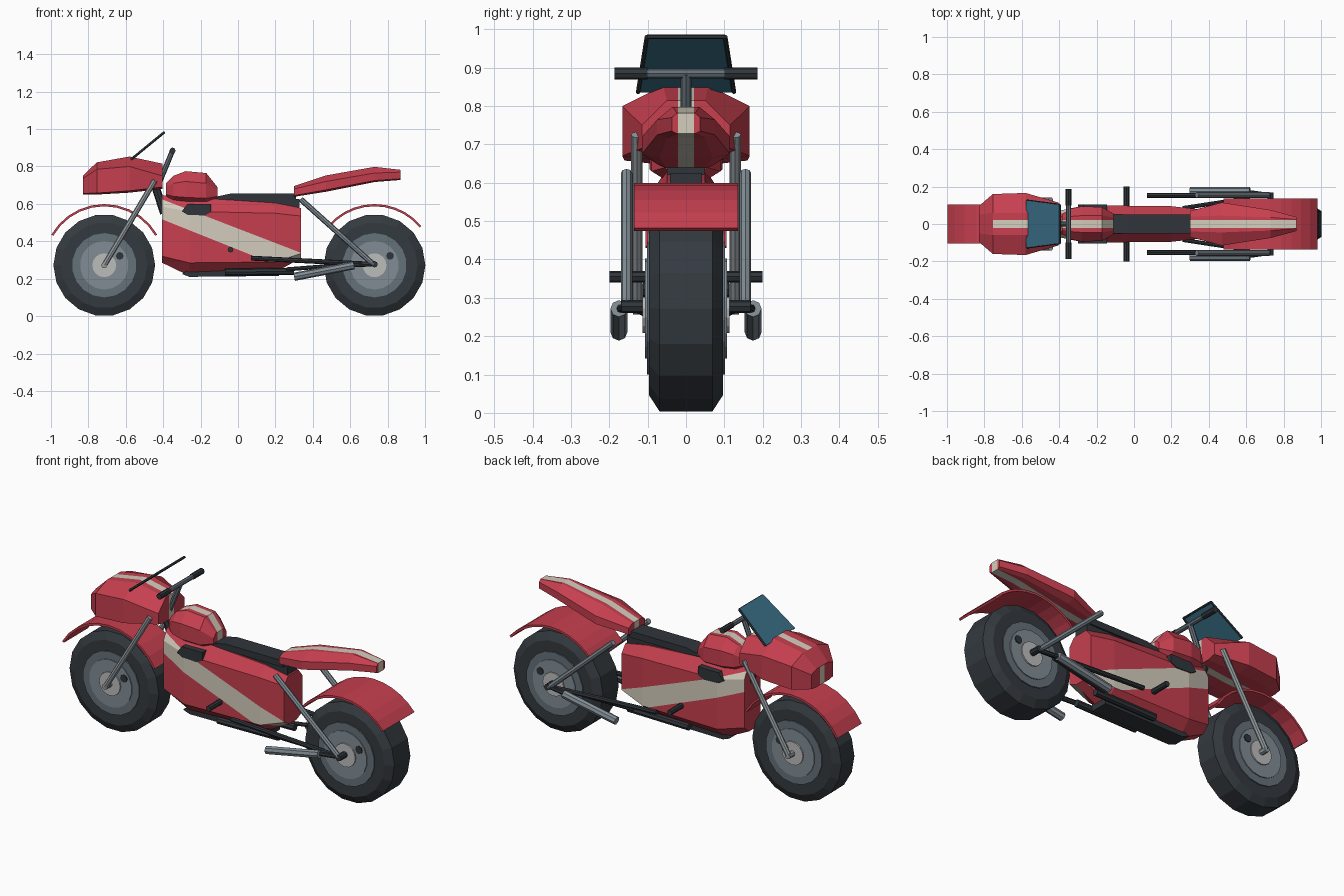
import bpy, bmesh, math
from mathutils import Vector

if "Cube" in bpy.data.objects:
    bpy.data.objects.remove(bpy.data.objects["Cube"])


def material(name, r, g, b):
    m = bpy.data.materials.new(name)
    m.diffuse_color = (r, g, b, 1)
    m.use_nodes = True
    m.node_tree.nodes["Principled BSDF"].inputs["Base Color"].default_value = m.diffuse_color
    return m


RED = material("red paint", 0.57, 0.05, 0.078)
CREAM = material("cream stripe", 0.66, 0.61, 0.51)
TYRE = material("tyre rubber", 0.034, 0.042, 0.05)
BLACK = material("black trim", 0.03, 0.036, 0.043)
RIM = material("rim grey", 0.13, 0.165, 0.195)
STEEL = material("steel grey", 0.22, 0.265, 0.30)
FORK = material("polished fork", 0.30, 0.335, 0.355)
HUB = material("hub light grey", 0.50, 0.51, 0.50)
GLASS = material("blue windscreen", 0.04, 0.155, 0.235)


def finish(bm, name, *mats):
    bmesh.ops.recalc_face_normals(bm, faces=bm.faces)
    me = bpy.data.meshes.new(name)
    bm.to_mesh(me)
    bm.free()
    for m in mats:
        me.materials.append(m)
    ob = bpy.data.objects.new(name, me)
    bpy.context.collection.objects.link(ob)
    return ob


def rod(name, a, b, r, mat, n=8):
    a, b = Vector(a), Vector(b)
    bm = bmesh.new()
    bmesh.ops.create_cone(bm, cap_ends=True, segments=n, radius1=r, radius2=r, depth=(b - a).length)
    bm.transform(Vector((0, 0, 1)).rotation_difference(b - a).to_matrix().to_4x4())
    bmesh.ops.translate(bm, vec=(a + b) / 2, verts=bm.verts)
    return finish(bm, name, mat)


def slab(name, outline, half, mat, y=0):
    """Side outline in x, z extruded across y."""
    bm = bmesh.new()
    f = bm.faces.new([bm.verts.new((x, y - half, z)) for x, z in outline])
    ext = bmesh.ops.extrude_face_region(bm, geom=[f])
    bmesh.ops.translate(bm, vec=(0, 2 * half, 0), verts=[v for v in ext["geom"] if isinstance(v, bmesh.types.BMVert)])
    return finish(bm, name, mat)


def bridge(bm, a, b):
    n = len(a)
    for i in range(n):
        j = (i + 1) % n
        bm.faces.new((a[i], a[j], b[j], b[i]))


def loft(sections):
    """Octagonal shell: x, then z and half width of top, shoulder, sill and bottom."""
    bm = bmesh.new()
    rings = []
    for x, *p in sections:
        half = [(p[i + 1], p[i]) for i in range(0, 8, 2)]
        ring = half + [(-y, z) for y, z in reversed(half)]
        rings.append([bm.verts.new((x, y, z)) for y, z in ring])
    for a, b in zip(rings, rings[1:]):
        bridge(bm, a, b)
    bm.faces.new(rings[0])
    bm.faces.new(rings[-1])
    return bm


def cut(bm, co, no):
    bmesh.ops.bisect_plane(bm, geom=bm.verts[:] + bm.edges[:] + bm.faces[:], plane_co=co, plane_no=no)


def striped(name, sections, w=0.021, plain=(9, 9)):
    """Loft with a cream centre stripe, left red where x lies in the plain range."""
    bm = loft(sections)
    for s in (-1, 1):
        cut(bm, (0, s * w, 0), (0, 1, 0))
    for f in bm.faces:
        c = f.calc_center_median()
        f.material_index = int(abs(c.y) < w * 0.9 and not plain[0] < c.x < plain[1])
    return finish(bm, name, RED, CREAM)


def tyre(name, cx, cz, w, n=18):
    prof = [(-w, 0.165), (-w, 0.23), (-w * 0.72, 0.272), (w * 0.72, 0.272), (w, 0.23), (w, 0.165)]
    bm = bmesh.new()
    rings = [[bm.verts.new((cx + r * math.cos(t), y, cz + r * math.sin(t))) for y, r in prof]
             for t in [2 * math.pi * k / n for k in range(n)]]
    for k in range(n):
        bridge(bm, rings[k], rings[(k + 1) % n])
    return finish(bm, name, TYRE)


# Wheels and mudguards
ZC = 0.272
for tag, cx, tw, width, start in (("front", -0.715, 0.078, 0.105, 30), ("rear", 0.73, 0.096, 0.136, 40)):
    tyre(tag + "_tyre", cx, ZC, tw)
    for part, r, h, mat, n, dx, dz in (("rim", 0.172, 0.006, RIM, 18, 0, 0), ("disc", 0.13, 0.011, STEEL, 18, 0, 0),
                                       ("hub", 0.064, 0.018, HUB, 16, 0, 0), ("bolt", 0.021, 0.016, BLACK, 8, 0.083, 0.05)):
        rod(f"{tag}_{part}", (cx + dx, -tw - h, ZC + dz), (cx + dx, tw + h, ZC + dz), r, mat, n)
    angles = [math.radians(start + (180 - 2 * start) * k / 10) for k in range(11)]
    bm = bmesh.new()
    rows = [[bm.verts.new((cx + r * math.cos(t), y, ZC + r * math.sin(t)))
             for r, y in ((0.315, -width), (0.327, -width), (0.327, width), (0.315, width))] for t in angles]
    for a, b in zip(rows, rows[1:]):
        bridge(bm, a, b)
    bm.faces.new(rows[0])
    bm.faces.new(rows[-1])
    finish(bm, tag + "_mudguard", RED)

# Main body with a diagonal side stripe made by cuts
body = loft([(-0.405, 0.645, 0.04, 0.585, 0.07, 0.32, 0.07, 0.285, 0.03),
             (-0.26, 0.635, 0.05, 0.56, 0.1, 0.285, 0.1, 0.215, 0.03),
             (0.20, 0.605, 0.05, 0.55, 0.095, 0.29, 0.095, 0.235, 0.03),
             (0.337, 0.578, 0.045, 0.535, 0.08, 0.335, 0.08, 0.31, 0.03)])
upper = lambda x: 0.622 - 0.385 * (x + 0.4)
lower = lambda x: 0.515 - 0.40 * (x + 0.4)
for line in (upper, lower):
    cut(body, (0, 0, line(0)), (line(0) - line(1), 0, 1))
cut(body, (0, 0, 0.29), (0, 0, 1))
for f in body.faces:
    c = f.calc_center_median()
    f.material_index = int(max(lower(c.x), 0.29) < c.z < upper(c.x) and abs(f.normal.x) < 0.9 and abs(c.y) > 0.03)
finish(body, "body", RED, CREAM)

# Fuel tank, tail and front fairing
striped("fuel_tank", [(-0.385, 0.71, 0.03, 0.69, 0.05, 0.65, 0.05, 0.63, 0.03),
                      (-0.345, 0.75, 0.04, 0.71, 0.08, 0.64, 0.08, 0.61, 0.04),
                      (-0.28, 0.775, 0.045, 0.72, 0.095, 0.635, 0.095, 0.605, 0.05),
                      (-0.17, 0.765, 0.045, 0.71, 0.09, 0.63, 0.09, 0.605, 0.05),
                      (-0.11, 0.69, 0.035, 0.67, 0.055, 0.64, 0.055, 0.62, 0.035)])
striped("tail", [(0.30, 0.695, 0.04, 0.68, 0.07, 0.645, 0.07, 0.638, 0.05),
                 (0.47, 0.752, 0.045, 0.72, 0.115, 0.675, 0.115, 0.665, 0.07),
                 (0.73, 0.798, 0.035, 0.765, 0.075, 0.725, 0.075, 0.717, 0.05),
                 (0.87, 0.782, 0.024, 0.77, 0.037, 0.735, 0.037, 0.728, 0.024)])
striped("front_fairing", [(-0.83, 0.75, 0.05, 0.735, 0.095, 0.656, 0.095, 0.65, 0.06),
                          (-0.755, 0.822, 0.06, 0.785, 0.16, 0.658, 0.16, 0.65, 0.09),
                          (-0.58, 0.853, 0.06, 0.80, 0.166, 0.67, 0.166, 0.66, 0.09),
                          (-0.405, 0.815, 0.05, 0.75, 0.115, 0.69, 0.115, 0.68, 0.07)], plain=(-0.82, -0.757))

# Windscreen with black edging
bm = bmesh.new()
pts = [(-0.572, -0.125, 0.836), (-0.572, 0.125, 0.836), (-0.395, 0.102, 0.981), (-0.395, -0.102, 0.981)]
lo = [bm.verts.new(p) for p in pts]
hi = [bm.verts.new((x - 0.005, y, z + 0.006)) for x, y, z in pts]
bm.faces.new(lo)
bm.faces.new(hi)
bridge(bm, lo, hi)
finish(bm, "windscreen", GLASS)
for k in (1, 2, 3):
    rod(f"windscreen_edge_{k}", pts[k], pts[(k + 1) % 4], 0.006, BLACK, 6)

# Seat, seat frame, belly pan, steering head and handlebar
slab("seat", [(-0.12, 0.62), (0.31, 0.62), (0.31, 0.655), (-0.04, 0.655), (-0.11, 0.64)], 0.05, BLACK)
slab("seat_frame", [(-0.05, 0.59), (0.33, 0.575), (0.33, 0.625), (-0.05, 0.625)], 0.042, BLACK)
slab("belly_pan", [(-0.30, 0.225), (-0.26, 0.21), (0.22, 0.215), (0.22, 0.255), (-0.26, 0.25)], 0.05, BLACK)
rod("steering_head", (-0.44, 0, 0.69), (-0.395, 0, 0.55), 0.022, BLACK)
rod("fork_clamp", (-0.455, -0.128, 0.70), (-0.455, 0.128, 0.70), 0.012, STEEL)
rod("handlebar_stem", (-0.43, 0, 0.69), (-0.35, 0, 0.885), 0.014, RIM)
rod("handlebar", (-0.35, -0.11, 0.885), (-0.35, 0.11, 0.885), 0.013, RIM)
rod("foot_peg_bar", (-0.04, -0.2, 0.355), (-0.04, 0.2, 0.355), 0.015, BLACK)
rod("front_axle", (-0.715, -0.138, ZC), (-0.715, 0.138, ZC), 0.016, FORK)
rod("rear_axle", (0.73, -0.168, ZC + 0.005), (0.73, 0.168, ZC + 0.005), 0.017, BLACK)

# Parts repeated on each side
for s, side in ((-1, "right"), (1, "left")):
    rod(side + "_grip", (-0.35, s * 0.1, 0.885), (-0.35, s * 0.187, 0.885), 0.016, BLACK)
    rod(side + "_fork", (-0.715, s * 0.128, ZC), (-0.445, s * 0.128, 0.725), 0.015, FORK)
    rod(side + "_shock", (0.725, s * 0.155, 0.275), (0.335, s * 0.155, 0.625), 0.015, STEEL)
    rod(side + "_swing_arm", (0.07, s * 0.153, 0.31), (0.73, s * 0.153, 0.277), 0.013, BLACK)
    rod(side + "_exhaust", (0.30, s * 0.175, 0.21), (0.62, s * 0.175, 0.272), 0.022, STEEL)
    rod(side + "_exhaust_link", (0.62, s * 0.17, 0.272), (0.73, s * 0.155, 0.277), 0.011, BLACK)
    rod(side + "_frame_rail", (-0.07, s * 0.07, 0.235), (0.30, s * 0.07, 0.24), 0.019, BLACK)
    rod(side + "_rear_strut", (0.26, s * 0.085, 0.25), (0.62, s * 0.14, 0.278), 0.011, BLACK)
    slab(side + "_intake", [(-0.30, 0.56), (-0.27, 0.60), (-0.145, 0.60), (-0.145, 0.555), (-0.18, 0.538), (-0.27, 0.542)],
         0.02, BLACK, s * 0.084)
